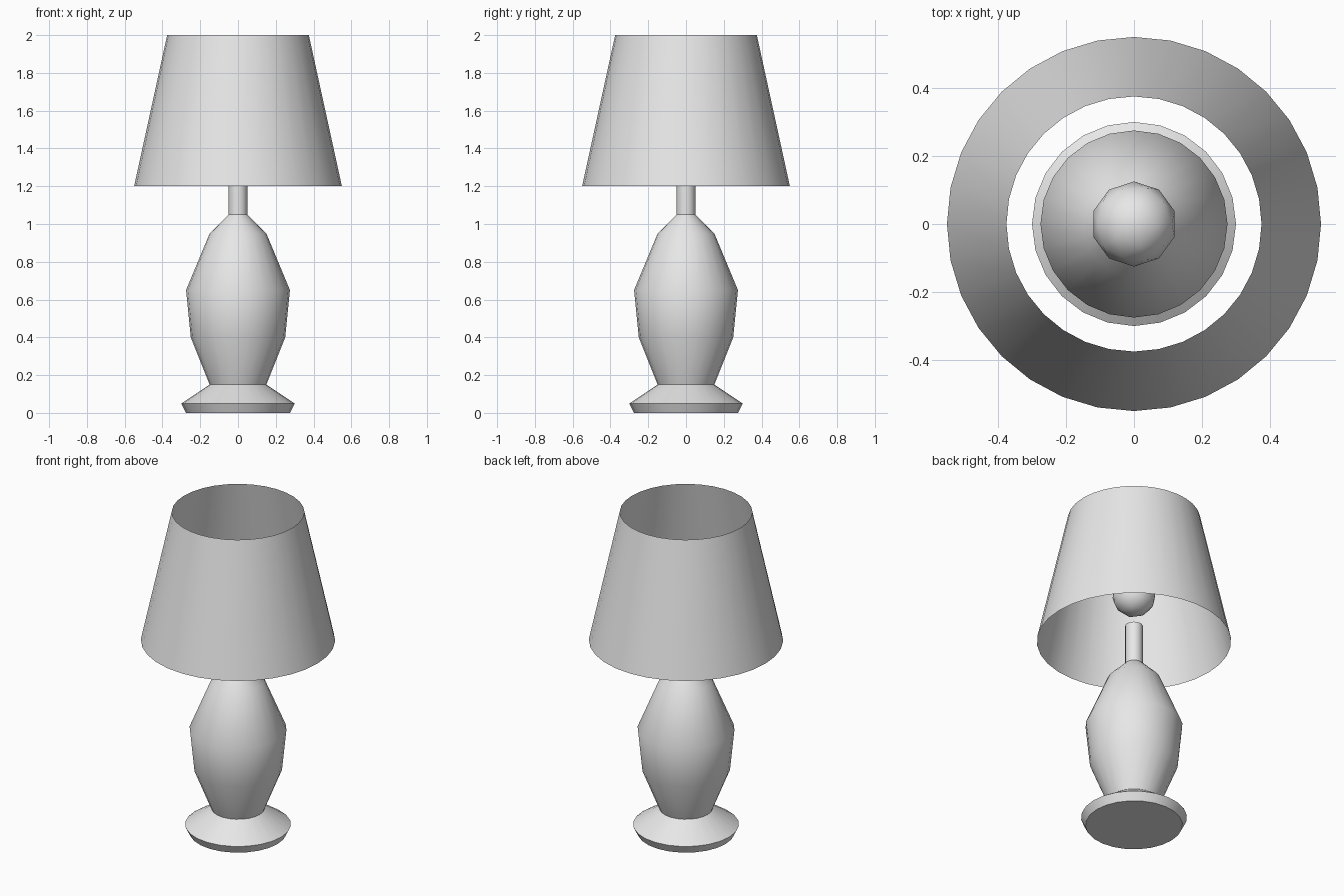
import bpy
import bmesh
from math import cos, sin, tau, radians

cube = bpy.data.objects.get("Cube")
if cube:
    bpy.data.objects.remove(cube, do_unlink=True)

# One pale grey for the whole lamp
grey = bpy.data.materials.new("pale_grey")
grey.use_nodes = True
grey.diffuse_color = (0.8, 0.8, 0.8, 1)
grey.node_tree.nodes["Principled BSDF"].inputs["Base Color"].default_value = grey.diffuse_color


def finish(name, bm):
    """Turn a bmesh into a smooth object that keeps its sharp edges."""
    mesh = bpy.data.meshes.new(name)
    bm.to_mesh(mesh)
    bm.free()
    mesh.materials.append(grey)
    obj = bpy.data.objects.new(name, mesh)
    bpy.context.collection.objects.link(obj)
    bpy.ops.object.select_all(action="DESELECT")
    obj.select_set(True)
    bpy.context.view_layer.objects.active = obj
    bpy.ops.object.shade_smooth_by_angle(angle=radians(30))
    return obj


def lathe(name, profile, sides, capped=True):
    """Spin (radius, height) points, listed bottom to top, about z."""
    bm = bmesh.new()
    rings = [[bm.verts.new((r * cos(tau * i / sides), r * sin(tau * i / sides), z))
              for i in range(sides)] for r, z in profile]
    for low, high in zip(rings, rings[1:]):
        for i in range(sides):
            j = (i + 1) % sides
            bm.faces.new((low[i], low[j], high[j], high[i]))
    if capped:
        bm.faces.new(rings[0][::-1])
        bm.faces.new(rings[-1])
    return finish(name, bm)


# Flared foot and faceted vase body in one turned piece
lathe("lamp_base", [(0.275, 0), (0.3, 0.05), (0.15, 0.15), (0.25, 0.4),
                    (0.275, 0.65), (0.15, 0.95), (0.05, 1.05)], 24)

# Neck rising into the shade
lathe("neck", [(0.05, 1.05), (0.05, 1.3)], 16)

# Open, thin conical shade
lathe("shade", [(0.55, 1.2), (0.375, 2)], 32, capped=False)

# Bulb floating inside the shade
bulb = bmesh.new()
bmesh.ops.create_icosphere(bulb, subdivisions=2, radius=0.125)
bmesh.ops.translate(bulb, verts=bulb.verts, vec=(0, 0, 1.5))
finish("bulb", bulb)
